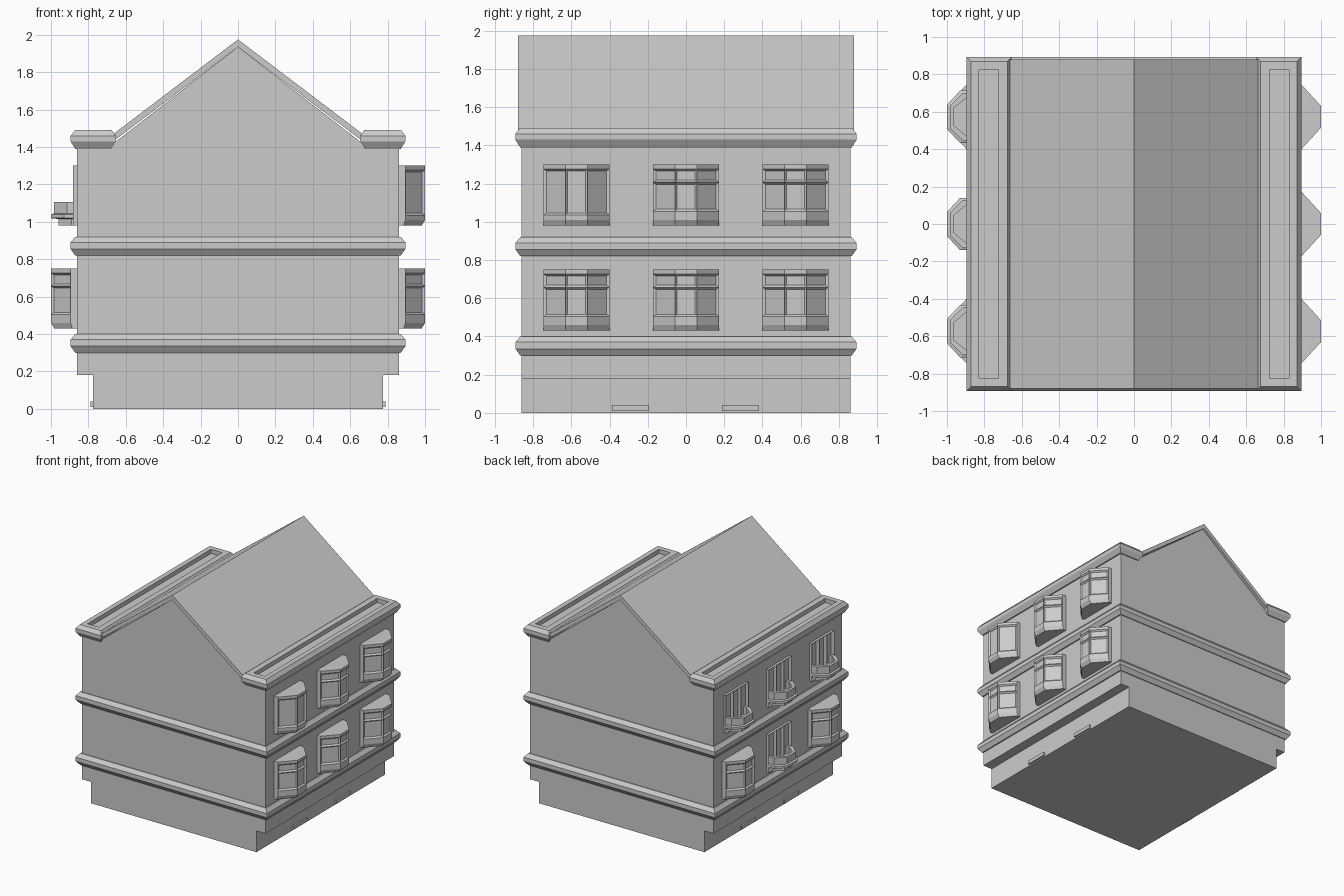
import bpy, bmesh

if "Cube" in bpy.data.objects:
    bpy.data.objects.remove(bpy.data.objects["Cube"])


def finish(name, bm):
    bmesh.ops.recalc_face_normals(bm, faces=bm.faces)
    me = bpy.data.meshes.new(name)
    bm.to_mesh(me)
    bm.free()
    ob = bpy.data.objects.new(name, me)
    bpy.context.collection.objects.link(ob)
    return ob


def loft(bm, rings, closed=False):
    """Join equal-length point rings; returns faces[ring][segment]."""
    vs = [[bm.verts.new(p) for p in r] for r in rings]
    n = len(vs[0])
    pairs = list(zip(vs, vs[1:])) + ([(vs[-1], vs[0])] if closed else [])
    faces = [[bm.faces.new((a[i], a[(i + 1) % n], b[(i + 1) % n], b[i]))
              for i in range(n)] for a, b in pairs]
    if not closed:
        bm.faces.new(vs[0])
        bm.faces.new(vs[-1])
    bmesh.ops.recalc_face_normals(bm, faces=bm.faces)
    return faces


def rect(x0, x1, hy, z):
    return [(x0, -hy, z), (x1, -hy, z), (x1, hy, z), (x0, hy, z)]


def prism(name, profile, hy):
    bm = bmesh.new()
    loft(bm, [[(x, y, z) for x, z in profile] for y in (-hy, hy)])
    return finish(name, bm)


def mirrored(half):
    return half + [(-x, z) for x, z in reversed(half) if x != 0]


# House body with narrow base and gable ends
prism("house_body", mirrored([(0.775, 0), (0.775, 0.18), (0.86, 0.18), (0.86, 1.42),
                              (0.665, 1.42), (0, 1.935)][::1]), 0.86)

# Pitched roof slab
prism("roof", [(0.675, 1.425), (0.675, 1.463), (0, 1.975), (-0.675, 1.463),
               (-0.675, 1.425), (0, 1.935)], 0.88)

# Moulded bands around the walls
for name, z in (("lower_band", 0.30), ("upper_band", 0.82)):
    bm = bmesh.new()
    prof = [(0.84, 0), (0.87, 0), (0.895, 0.035), (0.895, 0.07), (0.87, 0.1), (0.84, 0.1)]
    loft(bm, [rect(-r, r, r - 0.003, z + dz) for r, dz in prof], closed=True)
    finish(name, bm)

# Eaves cornices with sunken gutters
for s, side in ((1, "right"), (-1, "left")):
    bm = bmesh.new()
    prof = [(0.68, 0.87, 0.868, 1.39), (0.655, 0.895, 0.893, 1.43),
            (0.655, 0.895, 0.893, 1.46), (0.675, 0.872, 0.87, 1.49),
            (0.725, 0.83, 0.825, 1.49), (0.725, 0.83, 0.825, 1.455)]
    loft(bm, [rect(s * a, s * b, h, z) for a, b, h, z in prof])
    finish("gutter_cornice_" + side, bm)

    # Low vents on the base wall
    for y in (-0.29, 0.285):
        bm = bmesh.new()
        loft(bm, [[(s * x, y + py, z) for x, py, z in rect(0.76, 0.788, 0.096, z)]
                  for z in (0.01, 0.04)])
        finish("base_vent_" + side, bm)


def place(plan, s, y, z):
    return [(s * px, y + py, z) for px, py in plan]


def trapezoid(x, w, tip, back=0.895):
    return [(0.85, -w), (back, -w), (x, -tip), (x, tip), (back, w), (0.85, w)]


def window(name, s, y, z, plan, low_plan, rows, panes, border, depth):
    """Three-facet window whose chosen rows are recessed panes."""
    bm = bmesh.new()
    faces = loft(bm, [place(low_plan if i == 0 else plan, s, y, z + dz)
                      for i, dz in enumerate(rows)])
    chosen = [faces[r][c] for r in panes for c in (1, 2, 3)]
    bmesh.ops.inset_individual(bm, faces=chosen, thickness=border,
                               depth=-depth, use_even_offset=True)
    return finish(name, bm)


def bay(s, y, z, tall):
    rows, panes = (([0, 0.03, 0.055, 0.297, 0.32], [2]) if tall else
                   ([0, 0.03, 0.075, 0.227, 0.297, 0.32], [2, 3]))
    window("bay_window", s, y, z, trapezoid(1.0, 0.173, 0.058),
           trapezoid(0.982, 0.173, 0.058, 0.885), rows, panes, 0.011, 0.012)


def balcony(s, y, z):
    # Triple-panel door frame
    w = 0.15
    plan = [(0.85, -w), (0.882, -w), (0.882, -w / 3), (0.882, w / 3), (0.882, w), (0.85, w)]
    window("balcony_door", s, y, z, plan, plan, [0, 0.32], [0], 0.016, 0.018)
    # Faceted balcony: slab, ledge, parapet and sunken floor
    prof = [(0.96, 0.115, 0), (0.96, 0.115, 0.035), (1.0, 0.14, 0.04), (1.0, 0.14, 0.06),
            (0.985, 0.128, 0.065), (0.985, 0.128, 0.125),
            (0.962, 0.105, 0.125), (0.962, 0.105, 0.06)]
    bm = bmesh.new()
    loft(bm, [place(trapezoid(x, w, w * 0.46, x - 0.07), s, y, z + dz) for x, w, dz in prof])
    finish("balcony", bm)


# Windows and balconies on both long sides
for y in (-0.573, 0, 0.573):
    for z in (0.43, 0.98):
        bay(1, y, z, tall=(z > 0.5 and y < 0))
        if z > 0.5 or y == 0:
            balcony(-1, y, z)
        else:
            bay(-1, y, z, tall=False)
